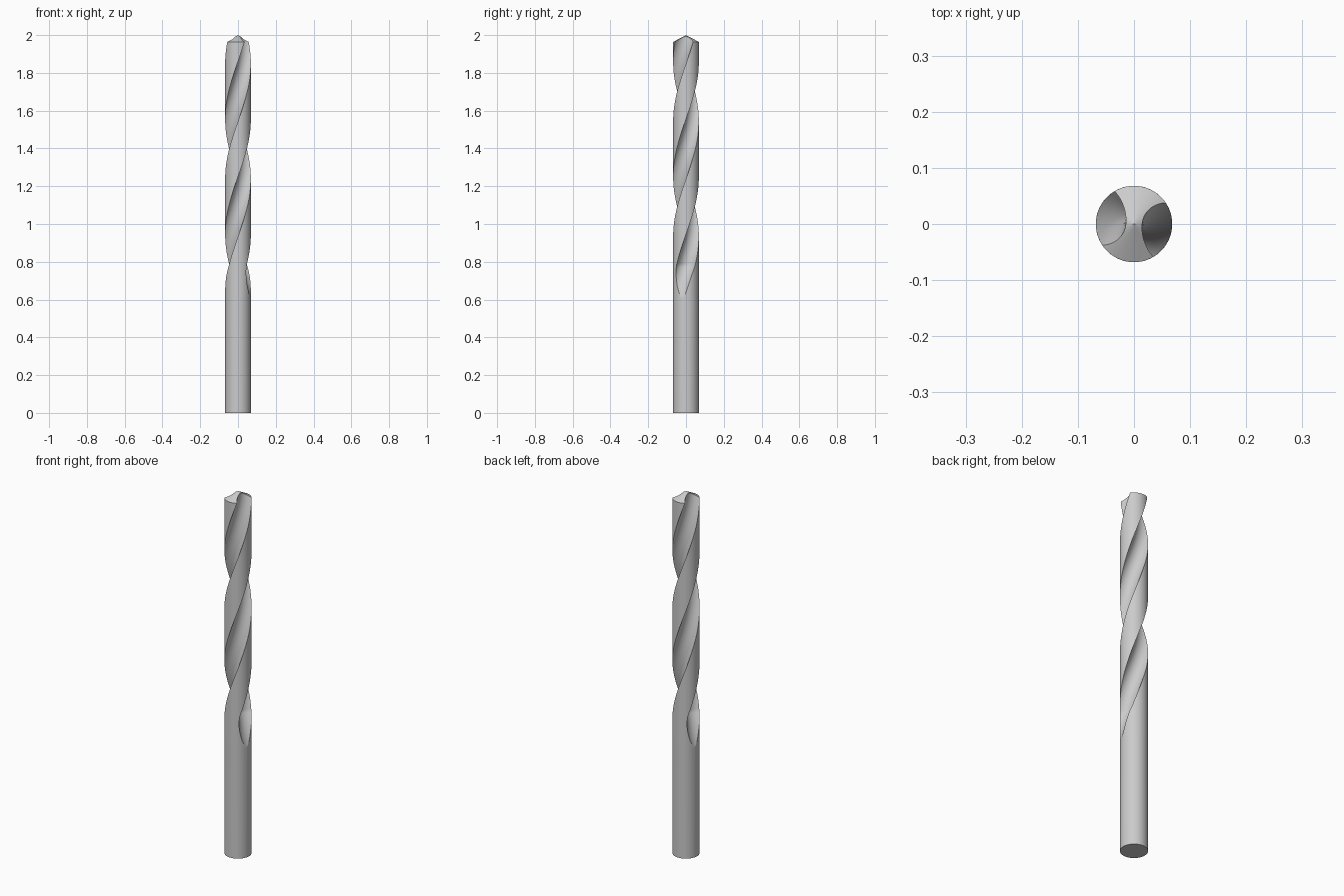
import bpy, bmesh
from math import pi, sin, cos, atan2, sqrt, radians, hypot
from mathutils import Vector

if "Cube" in bpy.data.objects:
    bpy.data.objects.remove(bpy.data.objects["Cube"])

R = 0.068              # drill radius
RF = 0.054             # flute arc radius
WEB = 0.0145           # half thickness of the core
TIP = 0.036            # height of the conical point
N, M = 24, 24          # segments per flute and per land
RUN0, RUN1 = 0.61, 0.78  # flute run-out range
RATE = pi / 0.61       # twist per unit height


def twist(z):
    # constant helix that straightens towards the run-out
    hi, lo = 0.80, 0.66
    ang = RATE * (max(z, hi) - 1.397)
    if z < hi:
        d = hi - max(z, lo)
        ang -= RATE * (d - d * d / (2 * (hi - lo)))
    return ang


def section(z):
    # cross-section: flute arc, land arc, then the same turned half a circle
    t = min(max((z - RUN0) / (RUN1 - RUN0), 0), 1)
    c = R + RF - (R - WEB) * t ** 1.2
    x = min((R * R + c * c - RF * RF) / (2 * c), R)
    y = sqrt(max(R * R - x * x, 0))
    b, a = atan2(y, c - x), atan2(y, x)
    half = []
    for j in range(N):
        q = b * (2 * j / N - 1)
        half.append((c - RF * cos(q), RF * sin(q)))
    for i in range(M):
        q = a + (pi - 2 * a) * i / M
        half.append((R * cos(q), R * sin(q)))
    return half + [(-px, -py) for px, py in half]


def place(p, z):
    # limit height to the cone, then twist into position
    z = min(z, 2 - hypot(*p) * TIP / R)
    s, c = sin(twist(z)), cos(twist(z))
    return Vector((p[0] * c - p[1] * s, p[0] * s + p[1] * c, z))


bm = bmesh.new()


def skin(grid, closed):
    rows = [[bm.verts.new(p) for p in row] for row in grid]
    for lo, hi in zip(rows, rows[1:]):
        n = len(lo)
        for i in range(n if closed else n - 1):
            k = (i + 1) % n
            bm.faces.new((lo[i], lo[k], hi[k], hi[i]))


# shank and fluted body
heights = [0] + [RUN0 + 0.19 * (i / 30) ** 1.5 for i in range(31)]
heights += [0.80 + (2 - TIP - 0.80) * i / 100 for i in range(1, 101)]
heights += [2 - TIP * (1 - i / 8) for i in range(1, 9)]
skin([[place(p, z) for p in section(z)] for z in heights], True)

# conical point spanning the two lands across the core
rim = section(2)
T = len(rim)
cap = []
for j in range(N + 1):
    if j == 0:
        row = [rim[-i % T] for i in range(M + 1)]
    elif j == N:
        row = [rim[N + i] for i in range(M + 1)]
    else:
        p, q = rim[j], rim[N + M + N - j]
        row = [(p[0] + (q[0] - p[0]) * i / M, p[1] + (q[1] - p[1]) * i / M)
               for i in range(M + 1)]
    cap.append([place(p, 2) for p in row])
skin(cap, False)

# weld everything and close the shank end
bmesh.ops.remove_doubles(bm, verts=bm.verts[:], dist=1e-5)
bmesh.ops.holes_fill(bm, edges=bm.edges[:], sides=0)
bmesh.ops.recalc_face_normals(bm, faces=bm.faces[:])

mesh = bpy.data.meshes.new("twist_drill_bit")
bm.to_mesh(mesh)
bm.free()
drill = bpy.data.objects.new("twist_drill_bit", mesh)
bpy.context.collection.objects.link(drill)
bpy.context.view_layer.objects.active = drill
drill.select_set(True)
bpy.ops.object.shade_smooth_by_angle(angle=radians(25))
